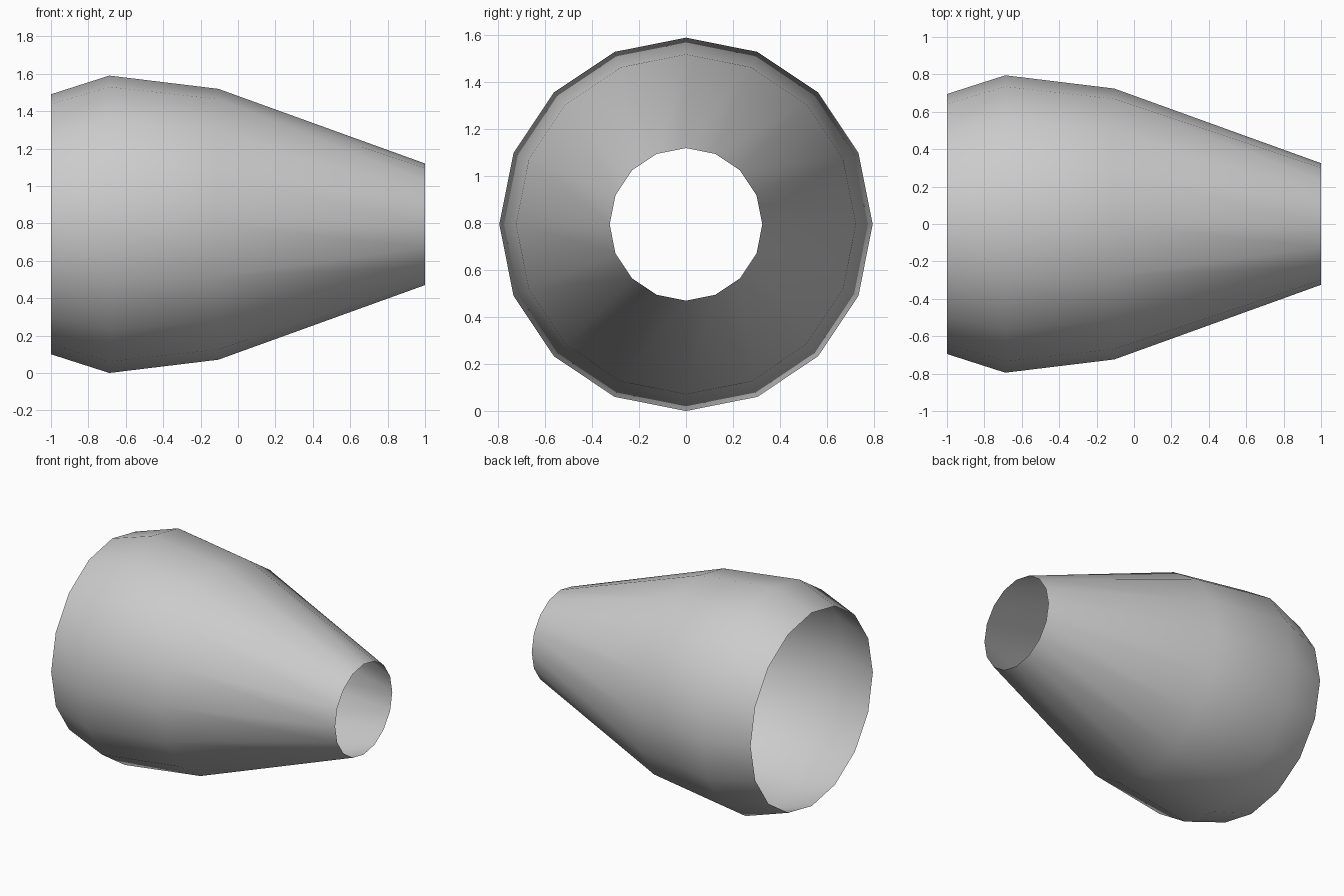
import bpy, bmesh, math

if "Cube" in bpy.data.objects:
    bpy.data.objects.remove(bpy.data.objects["Cube"])

SIDES = 16
# (x, radius) profile of the open tapered shell
PROFILE = [(-1.0, 0.695), (-0.688, 0.795), (-0.105, 0.724), (1.0, 0.325)]
AXIS_Z = 0.795

# Revolve the profile round the x axis
bm = bmesh.new()
rings = []
for x, r in PROFILE:
    angles = [2 * math.pi * i / SIDES for i in range(SIDES)]
    rings.append([bm.verts.new((x, r * math.cos(a), AXIS_Z + r * math.sin(a))) for a in angles])

# Skin neighbouring rings, both ends stay open
for a, b in zip(rings, rings[1:]):
    for i in range(SIDES):
        j = (i + 1) % SIDES
        face = bm.faces.new((a[i], a[j], b[j], b[i]))
        face.smooth = True

# Make the normals face away from the axis
bm.normal_update()
for f in bm.faces:
    c = f.calc_center_median()
    if f.normal.y * c.y + f.normal.z * (c.z - AXIS_Z) < 0:
        f.normal_flip()

mesh = bpy.data.meshes.new("tapered_shell")
bm.to_mesh(mesh)
bm.free()
shell = bpy.data.objects.new("tapered_shell", mesh)
bpy.context.collection.objects.link(shell)
